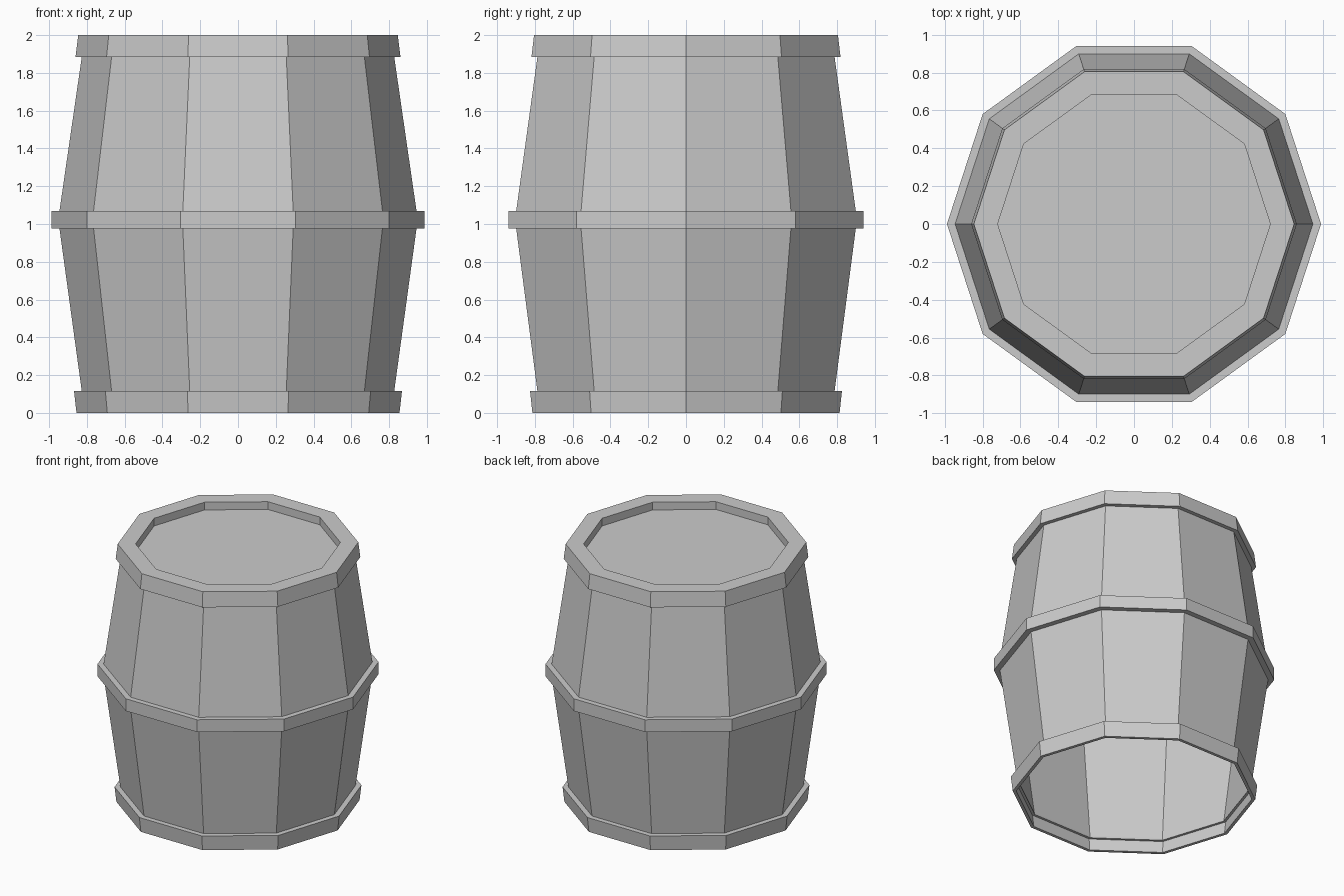
import bpy, bmesh
from math import cos, sin, tau

if "Cube" in bpy.data.objects:
    bpy.data.objects.remove(bpy.data.objects["Cube"])

SIDES = 10


def lathe(name, profile, closed=False, cap_end=False):
    """Revolve an (r, z) profile into a ten-sided shell."""
    bm = bmesh.new()
    rings = [[bm.verts.new((r * cos(tau * i / SIDES), r * sin(tau * i / SIDES), z))
              for i in range(SIDES)] for r, z in profile]
    pairs = list(zip(rings, rings[1:]))
    if closed:
        pairs.append((rings[-1], rings[0]))
    for a, b in pairs:
        for i in range(SIDES):
            j = (i + 1) % SIDES
            bm.faces.new((a[i], a[j], b[j], b[i]))
    if cap_end:
        bm.faces.new(rings[-1])
    if closed:
        bmesh.ops.recalc_face_normals(bm, faces=bm.faces)
    mesh = bpy.data.meshes.new(name)
    bm.to_mesh(mesh)
    bm.free()
    obj = bpy.data.objects.new(name, mesh)
    bpy.context.collection.objects.link(obj)
    return obj


# Bulging stave wall, hollow and open underneath
lathe("barrel_staves", [(0.825, 0.10), (0.945, 0.975), (0.945, 1.07), (0.827, 1.885)])

# Bottom hoop: hollow foot with a small inner ledge
lathe("bottom_hoop", [(0.822, 0.095), (0.842, 0.095), (0.83, 0), (0.855, 0),
                      (0.868, 0.115), (0.827, 0.115)], closed=True)

# Middle hoop
lathe("middle_hoop", [(0.945, 0.975), (0.988, 0.975), (0.988, 1.07), (0.945, 1.07)],
      closed=True)

# Top rim with recessed lid
lathe("top_rim_and_lid", [(0.827, 1.885), (0.86, 1.885), (0.846, 2.0),
                          (0.72, 2.0), (0.72, 1.94)], cap_end=True)
